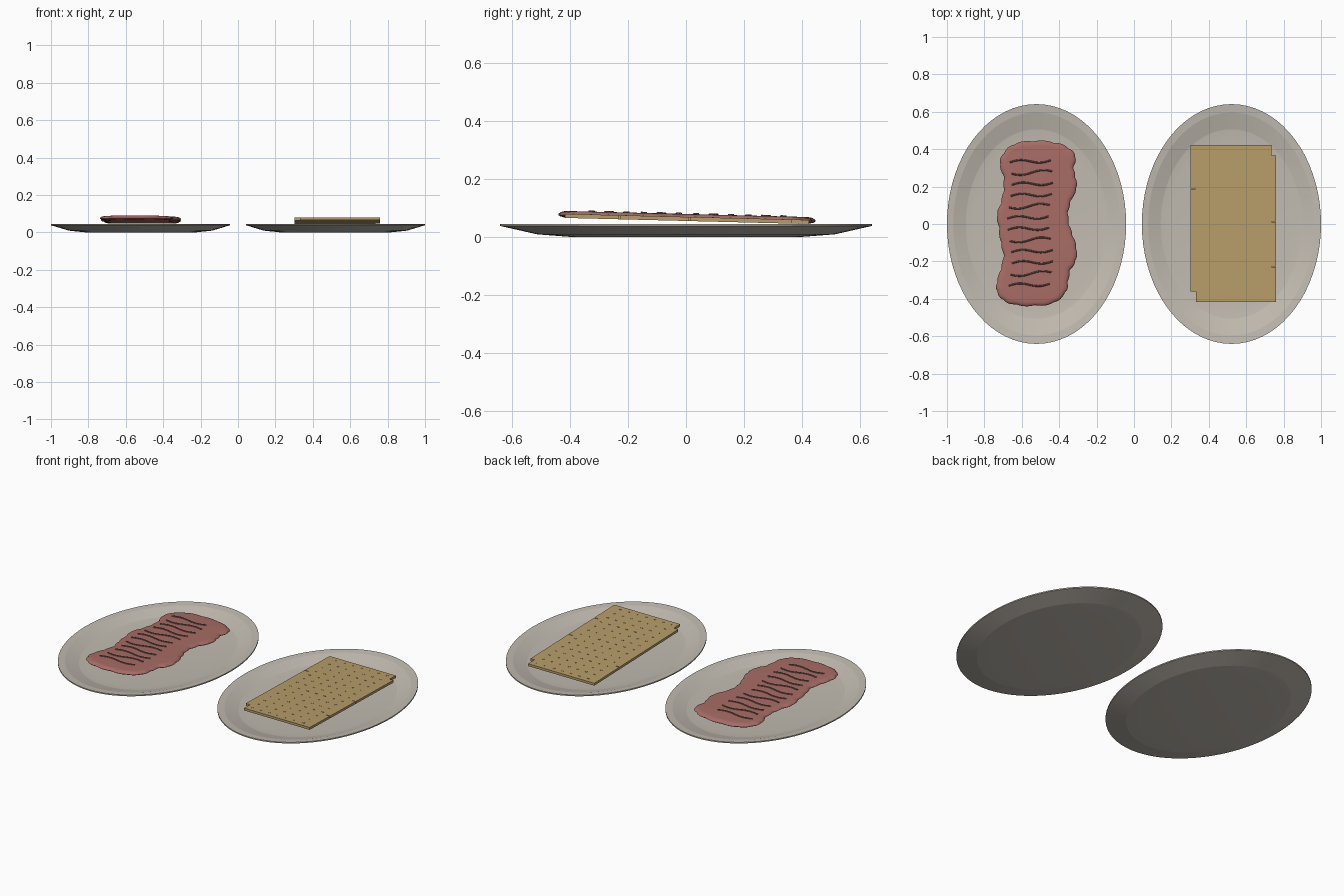
import bpy, bmesh, math
from mathutils import Vector

cube = bpy.data.objects.get("Cube")
if cube:
    bpy.data.objects.remove(cube, do_unlink=True)

TILT = -0.025  # the food slopes down toward the back


def material(name, rgb):
    m = bpy.data.materials.new(name)
    m.use_nodes = True
    m.diffuse_color = (*rgb, 1)
    m.node_tree.nodes["Principled BSDF"].inputs["Base Color"].default_value = (*rgb, 1)
    return m


STONE = material("warm grey ceramic", (0.54, 0.50, 0.44))
MEAT = material("pink meat", (0.39, 0.15, 0.13))
MARK = material("dark score mark", (0.15, 0.095, 0.08))
BISCUIT = material("golden biscuit", (0.47, 0.34, 0.145))


def finish(bm, name, mat, angle):
    bmesh.ops.recalc_face_normals(bm, faces=bm.faces)
    mesh = bpy.data.meshes.new(name)
    bm.to_mesh(mesh)
    bm.free()
    mesh.materials.append(mat)
    mesh.shade_smooth()
    mesh.set_sharp_from_angle(angle=math.radians(angle))
    ob = bpy.data.objects.new(name, mesh)
    bpy.context.collection.objects.link(ob)
    return ob


def loft(rings):
    """Skin a stack of closed rings and cap both ends."""
    bm = bmesh.new()
    loops = [[bm.verts.new(p) for p in ring] for ring in rings]
    n = len(loops[0])
    for a, b in zip(loops, loops[1:]):
        for i in range(n):
            j = (i + 1) % n
            bm.faces.new((a[i], a[j], b[j], b[i]))
    bm.faces.new(loops[0][::-1])
    bm.faces.new(loops[-1])
    return bm


# Oval plates: fraction of the radius, height
PLATE = [(0.62, 0), (0.80, 0.009), (1, 0.038), (1, 0.045), (0.93, 0.041),
         (0.79, 0.018), (0.70, 0.012)]


def plate(name, cx):
    turns = [math.tau * i / 72 for i in range(72)]
    rings = [[(cx + 0.479 * r * math.cos(t), 0.641 * r * math.sin(t), z) for t in turns]
             for r, z in PLATE]
    finish(loft(rings), name, STONE, 8)


plate("right_plate", -0.521)
plate("left_plate", 0.521)

# Meat slab: wavy outline, counter-clockwise from the front left corner
OUTLINE = [(-.70, -.41), (-.63, -.435), (-.53, -.44), (-.43, -.425), (-.365, -.37),
           (-.35, -.31), (-.34, -.25), (-.31, -.2), (-.305, -.13), (-.325, -.06),
           (-.345, 0), (-.35, .06), (-.335, .12), (-.305, .19), (-.31, .25),
           (-.32, .3), (-.31, .36), (-.35, .41), (-.43, .44), (-.54, .447),
           (-.64, .43), (-.7, .38), (-.72, .32), (-.7, .25), (-.7, .18),
           (-.715, .11), (-.735, .05), (-.725, -.02), (-.715, -.1), (-.7, -.17),
           (-.715, -.24), (-.735, -.31), (-.735, -.36)]


def smooth_outline(points, steps):
    """Closed spline through the points."""
    pts = [Vector(p) for p in points]
    n, out = len(pts), []
    for i in range(n):
        a, b, c, d = (pts[(i + k) % n] for k in (-1, 0, 1, 2))
        for s in range(steps):
            t = s / steps
            out.append(0.5 * (2 * b + (c - a) * t + (2 * a - 5 * b + 4 * c - d) * t * t
                              + (3 * b - a - 3 * c + d) * t ** 3))
    return out


STEPS = 6
edge = smooth_outline(OUTLINE, STEPS)
inward = []
for i, p in enumerate(edge):
    along = (edge[(i + 1) % len(edge)] - edge[i - 1]).normalized()
    inward.append(Vector((-along.y, along.x)))

MEAT_BASE, MEAT_THICK = 0.057, 0.022
rings = []
for inset, h in [(.02, 0), (.007, .003), (0, .008), (.002, .013), (.009, .018),
                 (.02, .021), (.032, MEAT_THICK)]:
    ring = []
    for i, p in enumerate(edge):
        scallop = 0.006 * (1 - math.sin(math.pi * (i % STEPS) / STEPS))
        q = p + inward[i] * (inset + scallop * (1 - inset / 0.032))
        ring.append((q.x, q.y, MEAT_BASE + TILT * q.y + h))
    rings.append(ring)
finish(loft(rings), "meat_slab", MEAT, 45)

# Wavy score marks across the meat
marks = bpy.data.curves.new("score_marks", "CURVE")
marks.dimensions = "3D"
marks.bevel_depth = 0.0045
marks.bevel_resolution = 1
marks.use_fill_caps = True
for k in range(12):
    y0 = 0.335 - 0.06 * k
    shift = 0.012 * math.sin(k * 0.9)
    sign = -1 if k % 3 == 1 else 1
    spline = marks.splines.new("POLY")
    spline.points.add(14)
    for i, point in enumerate(spline.points):
        t = i / 14
        x = -0.665 + shift + 0.22 * t
        y = y0 + sign * 0.010 * math.sin(math.tau * t) + 0.012 * (t - 0.5)
        point.co = (x, y, MEAT_BASE + MEAT_THICK + TILT * y, 1)
marks.materials.append(MARK)
bpy.context.collection.objects.link(bpy.data.objects.new("score_marks", marks))

# Biscuit slab: stepped corners and thin slits in the long edges
L, R, F, B, SLIT, GAP = 0.303, 0.76, -0.417, 0.423, 0.025, 0.004


def slit(x, y, depth, rise):
    return [(x, y), (x + depth, y), (x + depth, y + rise), (x, y + rise)]


shape = [(L + .028, F), (R, F), *slit(R, -.23, -SLIT, GAP), *slit(R, .01, -SLIT, GAP),
         (R, .365), (R - .025, .365), (R - .025, B), (L, B),
         *slit(L, .19, SLIT, -GAP), (L, -.36), (L + .028, -.36)]
BASE, THICK = 0.055, 0.014
finish(loft([[(x, y, BASE + h + TILT * y) for x, y in shape] for h in (0, THICK)]),
       "biscuit_slab", BISCUIT, 30)

# Small raised pips on the biscuit
bm = bmesh.new()
for row in range(14):
    for col in range(7):
        x = L + 0.06 + 0.056 * col
        y = F + 0.03 + 0.06 * row
        made = bmesh.ops.create_cube(bm, size=1)["verts"]
        bmesh.ops.scale(bm, vec=(0.012, 0.006, 0.003), verts=made)
        bmesh.ops.translate(bm, vec=(x, y, BASE + THICK + TILT * y), verts=made)
finish(bm, "biscuit_pips", BISCUIT, 30)
